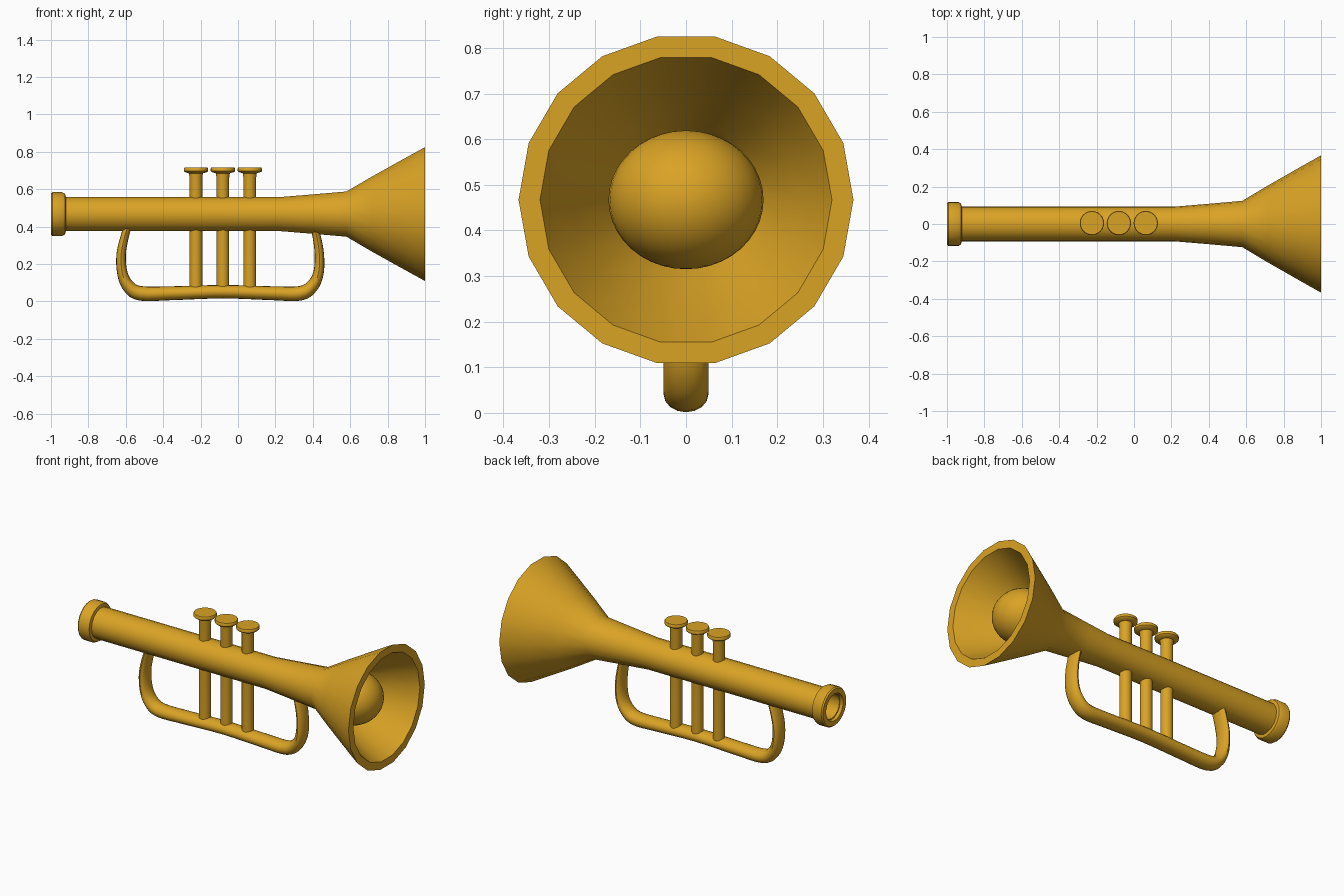
import bpy, bmesh, math
from mathutils import Vector

if "Cube" in bpy.data.objects:
    bpy.data.objects.remove(bpy.data.objects["Cube"])

gold = bpy.data.materials.new("gold brass")
gold.diffuse_color = (0.70, 0.366, 0.018, 1)
gold.use_nodes = True
gold.node_tree.nodes["Principled BSDF"].inputs["Base Color"].default_value = gold.diffuse_color
AXIS_Z = 0.467


def finish(name, bm):
    bmesh.ops.recalc_face_normals(bm, faces=bm.faces)
    me = bpy.data.meshes.new(name)
    bm.to_mesh(me)
    bm.free()
    me.materials.append(gold)
    ob = bpy.data.objects.new(name, me)
    bpy.context.collection.objects.link(ob)
    bpy.ops.object.select_all(action='DESELECT')
    ob.select_set(True)
    bpy.context.view_layer.objects.active = ob
    bpy.ops.object.shade_smooth_by_angle(angle=math.radians(35))
    return ob


def skin(bm, rings, closed):
    """Bridge rings of points; closed joins last to first, otherwise cap the ends."""
    vs = [[bm.verts.new(p) for p in r] for r in rings]
    n = len(vs[0])
    pairs = list(zip(vs, vs[1:])) + ([(vs[-1], vs[0])] if closed else [])
    for a, b in pairs:
        for i in range(n):
            j = (i + 1) % n
            bm.faces.new((a[i], a[j], b[j], b[i]))
    if not closed:
        bm.faces.new(vs[0])
        bm.faces.new(vs[-1])


def lathe_x(name, profile, sides):
    """Closed (x, radius) profile turned around the horn axis."""
    bm = bmesh.new()
    ang = [2 * math.pi * i / sides for i in range(sides)]
    skin(bm, [[(x, r * math.cos(a), AXIS_Z + 0.99 * r * math.sin(a)) for a in ang]
              for x, r in profile], True)
    return finish(name, bm)


def lathe_z(name, x, profile, sides=24):
    """Capped (z, radius) profile turned around a vertical line."""
    bm = bmesh.new()
    ang = [2 * math.pi * i / sides for i in range(sides)]
    skin(bm, [[(x + r * math.cos(a), 0.005 + r * math.sin(a), z) for a in ang]
              for z, r in profile], False)
    return finish(name, bm)


# Hollow tube with flared bell
lathe_x("horn_body", [
    (-0.98, 0.093), (-0.4, 0.093), (0.22, 0.093), (0.40, 0.108), (0.58, 0.124),
    (0.72, 0.208), (0.86, 0.288), (1.0, 0.367),
    (1.0, 0.320), (0.86, 0.25), (0.72, 0.17), (0.58, 0.09), (0.22, 0.075),
    (-0.98, 0.075)], 18)

# Rounded mouthpiece ring
lathe_x("mouthpiece", [
    (-1.0, 0.082), (-1.0, 0.112), (-0.992, 0.118), (-0.94, 0.118),
    (-0.925, 0.110), (-0.92, 0.09), (-0.92, 0.08)], 24)

# Rounded ball inside the bell
bm = bmesh.new()
bmesh.ops.create_uvsphere(bm, u_segments=32, v_segments=20, radius=1)
for v in bm.verts:
    v.co = (0.775 + 0.17 * v.co.x, 0.17 * v.co.y, AXIS_Z + 0.152 * v.co.z)
finish("bell_ball", bm)

# Valves with flat caps
for i, x in enumerate((-0.225, -0.081, 0.063)):
    lathe_z(f"valve_{i + 1}", x, [(0.06, 0.034), (0.66, 0.034), (0.69, 0.038)])
    lathe_z(f"valve_cap_{i + 1}", x, [
        (0.685, 0.038), (0.692, 0.060), (0.697, 0.065), (0.710, 0.065), (0.715, 0.062)])

# Looped lower tube: x, z, half thickness in the loop plane
path = [(-0.585, 0.41, 0.020), (-0.605, 0.35, 0.022), (-0.625, 0.25, 0.025),
        (-0.618, 0.15, 0.028), (-0.585, 0.08, 0.034), (-0.52, 0.043, 0.039),
        (-0.35, 0.044, 0.037), (-0.08, 0.052, 0.036), (0.18, 0.044, 0.037),
        (0.33, 0.043, 0.039), (0.395, 0.08, 0.034), (0.43, 0.15, 0.028),
        (0.435, 0.25, 0.025), (0.420, 0.35, 0.022), (0.400, 0.41, 0.020)]
pts = [Vector(p) for p in path]
pts = [2 * pts[0] - pts[1]] + pts + [2 * pts[-1] - pts[-2]]
fine = []
for a, b, c, d in zip(pts, pts[1:], pts[2:], pts[3:]):
    for k in range(4):
        t = k / 4
        fine.append(0.5 * (2 * b + (c - a) * t + (2 * a - 5 * b + 4 * c - d) * t ** 2
                           + (3 * b - a - 3 * c + d) * t ** 3))
fine.append(pts[-2])
rings = []
for i, p in enumerate(fine):
    tan = fine[min(i + 1, len(fine) - 1)] - fine[max(i - 1, 0)]
    nx, nz = Vector((-tan.y, tan.x)).normalized()
    ring = []
    for k in range(16):
        a = 2 * math.pi * k / 16
        h = p.z * math.cos(a)
        ring.append((p.x + nx * h, 0.049 * math.sin(a), p.y + nz * h))
    rings.append(ring)
bm = bmesh.new()
skin(bm, rings, False)
finish("lower_loop", bm)
